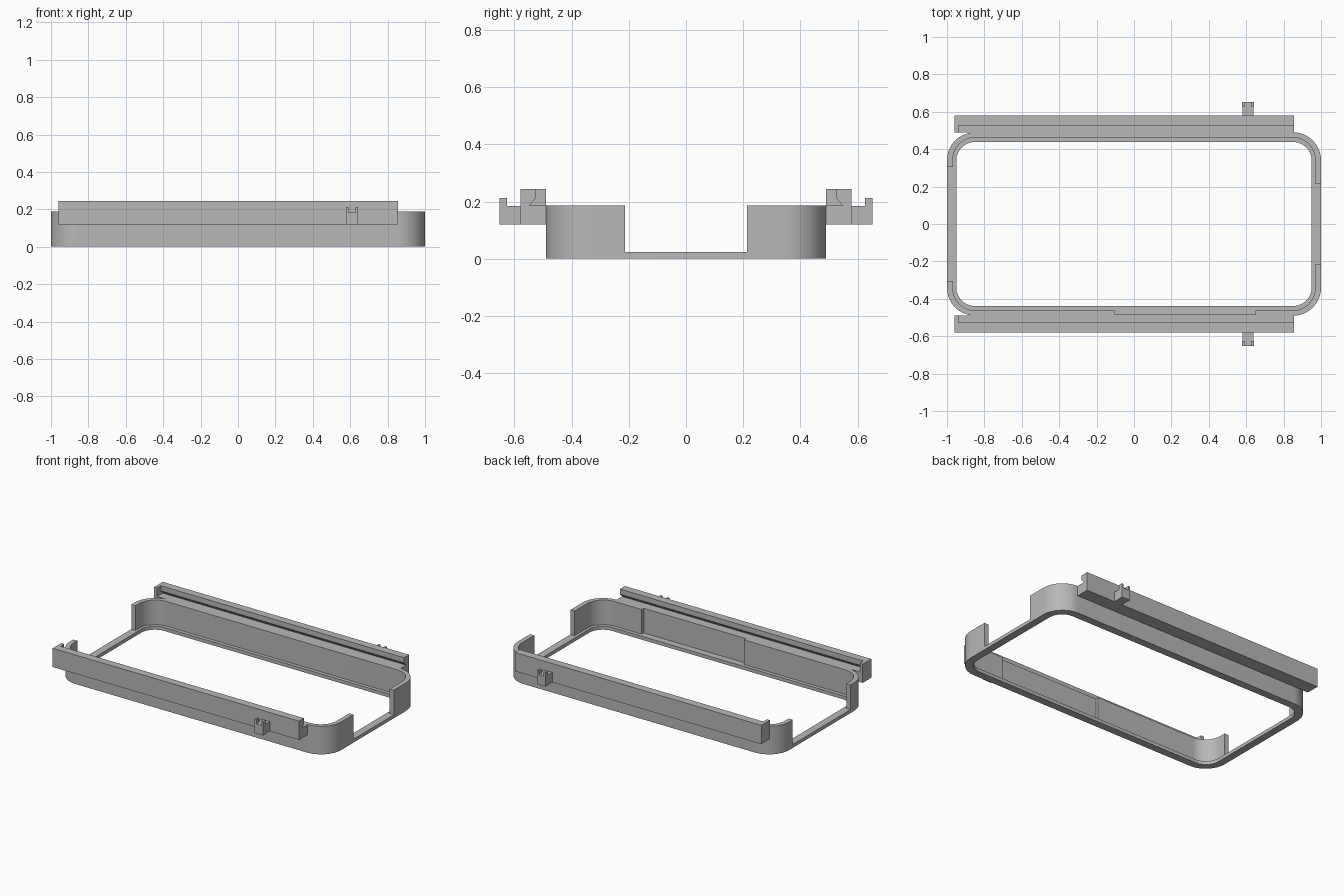
import bpy, bmesh
from math import sin, cos, pi

cube = bpy.data.objects.get("Cube")
if cube:
    bpy.data.objects.remove(cube)

grey = bpy.data.materials.new("matte grey")
grey.use_nodes = True
COLOUR = (0.48, 0.48, 0.48, 1)
grey.diffuse_color = COLOUR
grey.node_tree.nodes["Principled BSDF"].inputs["Base Color"].default_value = COLOUR

STEPS = 16
BASE_TOP, WALL_TOP = 0.023, 0.187
RAIL_LOW, RAIL_TOP = 0.119, 0.244


def finish(name, bm):
    bmesh.ops.recalc_face_normals(bm, faces=bm.faces)
    mesh = bpy.data.meshes.new(name)
    bm.to_mesh(mesh)
    bm.free()
    mesh.materials.append(grey)
    obj = bpy.data.objects.new(name, mesh)
    bpy.context.collection.objects.link(obj)
    bpy.ops.object.select_all(action='DESELECT')
    obj.select_set(True)
    bpy.context.view_layer.objects.active = obj
    bpy.ops.object.shade_smooth_by_angle(angle=pi / 6)
    return obj


def prism(name, profile, place, low, high):
    """Extrude a 2D profile; place(a, b, t) turns it into a 3D point."""
    bm = bmesh.new()
    ends = [[bm.verts.new(place(a, b, t)) for a, b in profile] for t in (low, high)]
    for end in ends:
        bm.faces.new(end)
    n = len(profile)
    for i in range(n):
        j = (i + 1) % n
        bm.faces.new((ends[0][i], ends[0][j], ends[1][j], ends[1][i]))
    return finish(name, bm)


def box(name, x, y, z):
    profile = [(x[0], y[0]), (x[1], y[0]), (x[1], y[1]), (x[0], y[1])]
    return prism(name, profile, lambda a, b, t: (a, b, t), *z)


def corner(half_x, half_y, radius, start):
    """Arc of one rounded corner, starting at a multiple of a quarter turn."""
    mid = (start + 0.5) * pi / 2
    cx = (half_x - radius) * (1 if cos(mid) > 0 else -1)
    cy = (half_y - radius) * (1 if sin(mid) > 0 else -1)
    return [(cx + radius * cos((start + i / STEPS) * pi / 2),
             cy + radius * sin((start + i / STEPS) * pi / 2)) for i in range(STEPS + 1)]


OUTER = (1.0, 0.49, 0.15)
LEDGE = (0.969, 0.4625, 0.12)
INNER = (0.95, 0.4385, 0.10)

# Base ring
bm = bmesh.new()
loops = []
for shape, z in ((OUTER, 0), (OUTER, BASE_TOP), (INNER, BASE_TOP), (INNER, 0)):
    points = [p for q in range(4) for p in corner(*shape, q)]
    loops.append([bm.verts.new((x, y, z)) for x, y in points])
count = len(loops[0])
for k in range(4):
    a, b = loops[k], loops[(k + 1) % 4]
    for i in range(count):
        j = (i + 1) % count
        bm.faces.new((a[i], a[j], b[j], b[i]))
finish("base_ring", bm)

for side, label in ((-1, "front"), (1, "back")):
    # Tall wall wrapping two corners; the front one has a thinned stretch
    outer = [(1.0, 0.213)] + corner(*OUTER, 0) + corner(*OUTER, 1) + [(-1.0, 0.305)]
    inner = [(LEDGE[0], 0.213)] + corner(*LEDGE, 0)
    if side < 0:
        inner += [(0.65, 0.4625), (0.65, 0.484), (-0.105, 0.484), (-0.105, 0.4625)]
    inner += corner(*LEDGE, 1) + [(-LEDGE[0], 0.305)]
    prism(label + "_wall", outer + inner[::-1],
          lambda a, b, t: (a, side * b, t), BASE_TOP - 0.001, WALL_TOP)

    # Rail with an undercut groove
    rail = [(0.489, RAIL_LOW), (0.579, RAIL_LOW), (0.579, RAIL_TOP), (0.527, RAIL_TOP),
            (0.527, 0.21), (0.547, WALL_TOP), (0.489, WALL_TOP)]
    prism(label + "_rail", rail, lambda a, b, t: (t, side * a, b), -0.96, 0.855)

    # Stop closing the left-hand end of the groove
    box(label + "_rail_stop", (-0.96, -0.938), sorted((side * 0.489, side * 0.55)),
        (RAIL_LOW, RAIL_TOP))

    # Clip with two upright prongs
    box(label + "_clip", (0.58, 0.64), sorted((side * 0.575, side * 0.652)), (RAIL_LOW, 0.184))
    for k, x in enumerate((0.578, 0.628)):
        box(label + "_clip_prong_" + str(k + 1), (x, x + 0.014),
            sorted((side * 0.626, side * 0.652)), (RAIL_LOW, 0.213))
